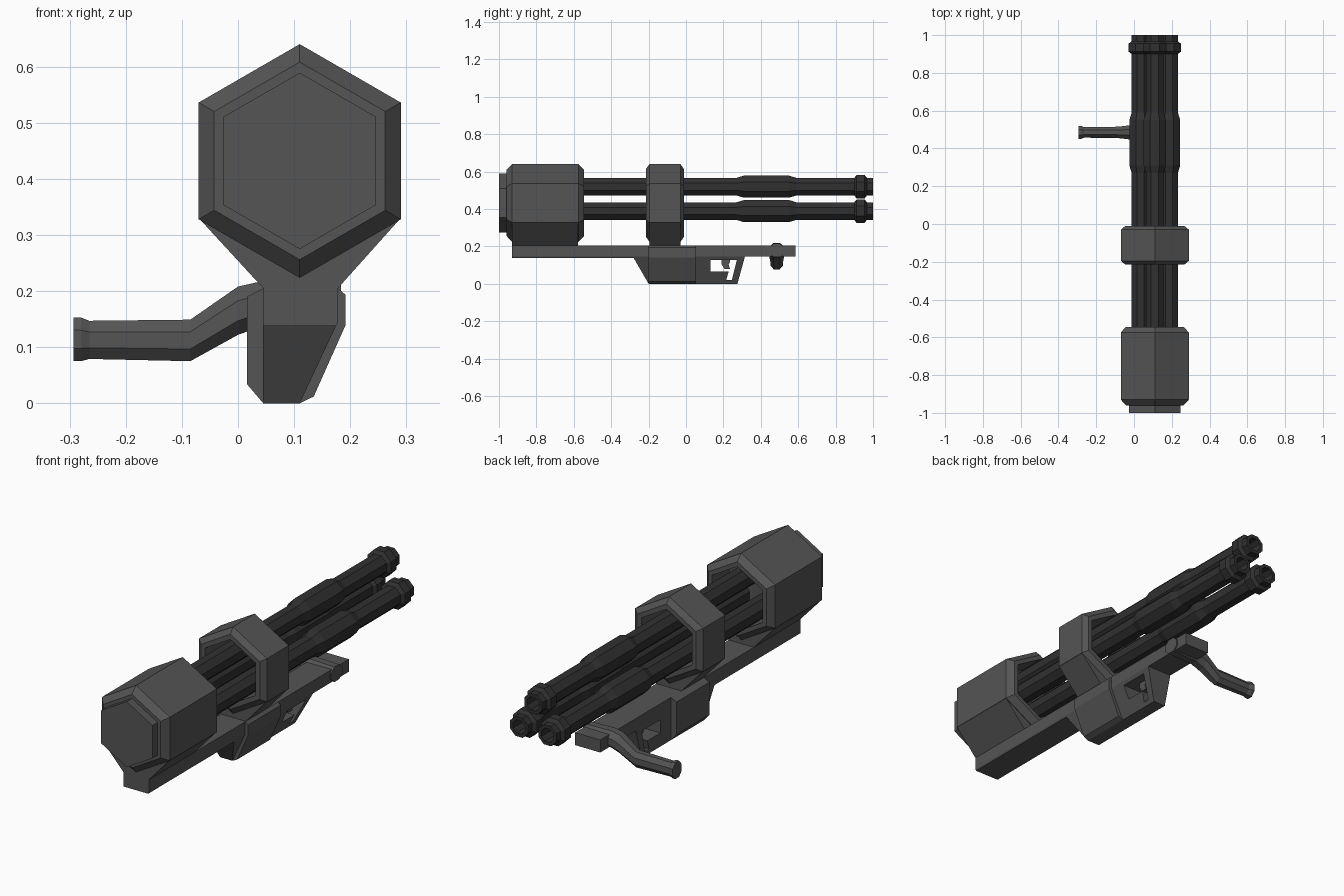
import bpy, bmesh, math
from mathutils import Vector

if "Cube" in bpy.data.objects:
    bpy.data.objects.remove(bpy.data.objects["Cube"])

CX, CZ = 0.11, 0.432  # axis of the barrel cluster


def finish(name, bm):
    bmesh.ops.recalc_face_normals(bm, faces=bm.faces)
    me = bpy.data.meshes.new(name)
    bm.to_mesh(me)
    bm.free()
    ob = bpy.data.objects.new(name, me)
    bpy.context.collection.objects.link(ob)
    mat = bpy.data.materials.get("metal_dark" if "barrel" in name else "metal_grey")
    me.materials.append(mat)
    return ob


def loft(name, rings, closed=False):
    """Bridge equal rings of points; cap the ends or join last to first."""
    bm = bmesh.new()
    vs = [[bm.verts.new(p) for p in ring] for ring in rings]
    n = len(vs[0])
    pairs = list(zip(vs, vs[1:])) + ([(vs[-1], vs[0])] if closed else [])
    for a, b in pairs:
        for i in range(n):
            j = (i + 1) % n
            bm.faces.new((a[i], a[j], b[j], b[i]))
    if not closed:
        bm.faces.new(vs[0])
        bm.faces.new(vs[-1])
    return finish(name, bm)


def turned(name, x, z, sides, phase, profile, closed=False):
    """Faceted lathe along y from (y, radius) pairs."""
    ang = [phase + 2 * math.pi * i / sides for i in range(sides)]
    return loft(name, [[(x + r * math.cos(a), y, z + r * math.sin(a)) for a in ang]
                       for y, r in profile], closed)


def prism_y(name, pts, y0, y1):
    return loft(name, [[(x, y, z) for x, z in pts] for y in (y0, y1)])


def prism_x(name, pts, x0, x1):
    return loft(name, [[(x, y, z) for y, z in pts] for x in (x0, x1)])


for mname, c in (("metal_grey", 0.09), ("metal_dark", 0.03)):
    bpy.data.materials.new(mname).diffuse_color = (c, c, c, 1)

# Hexagonal rear housing with end cap and open front
turned("rear_housing", CX, CZ, 6, math.pi / 2,
       [(-1, 0.157), (-0.96, 0.157), (-0.96, 0.176), (-0.93, 0.208), (-0.575, 0.208),
        (-0.545, 0.178), (-0.545, 0.155), (-0.68, 0.155)])

# Hexagonal barrel clamp ring
turned("clamp_ring", CX, CZ, 6, math.pi / 2,
       [(-0.215, 0.155), (-0.215, 0.18), (-0.195, 0.208), (-0.03, 0.208),
        (-0.01, 0.18), (-0.01, 0.155)], closed=True)

# Flared supports under both hexagons
flare = [(0.045, 0.195), (0.178, 0.195), (0.178, 0.205), (0.29, 0.33),
         (CX, 0.228), (-0.07, 0.33), (0.045, 0.205)]
prism_y("housing_support", flare, -0.93, -0.578)
prism_y("ring_support", flare, -0.195, -0.03)

# Three octagonal barrels with sleeve, muzzle collar and bore
barrel = [(-0.75, 0.051), (0.27, 0.051), (0.31, 0.064), (0.55, 0.064), (0.59, 0.051),
          (0.9, 0.051), (0.912, 0.068), (0.955, 0.068), (0.967, 0.051), (1, 0.051),
          (1, 0.034), (0.88, 0.034)]
for k in range(3):
    a = math.pi / 2 + k * math.tau / 3
    turned(f"barrel_{k + 1}", CX + 0.087 * math.cos(a), CZ + 0.087 * math.sin(a),
           8, math.pi / 8, barrel)

# Lower frame: long rail with deep centre
side = [(-0.93, 0.205), (-0.93, 0.138), (-0.28, 0.138), (-0.2, 0), (0.275, 0),
        (0.315, 0.145), (0.585, 0.145), (0.585, 0.205)]
frame = prism_x("lower_frame", side, 0.045, 0.178)

# Slant the right flank of the frame
bm = bmesh.new()
bm.from_mesh(frame.data)
cut = bmesh.ops.bisect_plane(bm, geom=bm.verts[:] + bm.edges[:] + bm.faces[:], dist=1e-5,
                             plane_co=Vector((0.178, 0, 0.145)),
                             plane_no=Vector((0.145, 0, -0.068)), clear_outer=True)
edges = [e for e in cut["geom_cut"] if isinstance(e, bmesh.types.BMEdge)]
bmesh.ops.holes_fill(bm, edges=[e for e in edges if e.is_boundary], sides=0)
bmesh.ops.recalc_face_normals(bm, faces=bm.faces)
bm.to_mesh(frame.data)
bm.free()

# Trigger opening through the frame
cutter = prism_x("trigger_opening_cutter",
                 [(0.13, 0.065), (0.13, 0.128), (0.272, 0.128), (0.245, 0.02),
                  (0.215, 0.02), (0.228, 0.065)], -0.1, 0.3)
cutter.hide_render = True
cutter.hide_viewport = True
mod = frame.modifiers.new("trigger_opening", "BOOLEAN")
mod.object = cutter
mod.operation = "DIFFERENCE"
mod.solver = "EXACT"

# Trigger
prism_x("trigger", [(0.19, 0.135), (0.19, 0.105), (0.205, 0.08), (0.235, 0.08),
                    (0.228, 0.105), (0.235, 0.115), (0.235, 0.135)], 0.085, 0.125)

# Wide receiver box around the frame
prism_y("receiver_box", [(0.016, 0.034), (0.045, 0), (0.11, 0), (0.135, 0.012), (0.192, 0.14),
                         (0.192, 0.193), (0.178, 0.205), (0.045, 0.205), (0.016, 0.19)],
        -0.2, 0.05)

# Cranked side handle: (x, centre z, half depth y, half height z)
path = [(0.184, 0.178, 0.042, 0.036), (0.045, 0.178, 0.042, 0.04), (0.0, 0.165, 0.04, 0.043),
        (-0.085, 0.112, 0.03, 0.037), (-0.265, 0.113, 0.028, 0.034),
        (-0.28, 0.114, 0.034, 0.039), (-0.293, 0.114, 0.034, 0.039)]
octa = [((math.cos(a) / math.cos(math.pi / 8)), (math.sin(a) / math.cos(math.pi / 8)))
        for a in [math.pi / 8 + i * math.pi / 4 for i in range(8)]]
loft("side_handle", [[(x, 0.485 + hy * c, z + hz * s) for c, s in octa]
                     for x, z, hy, hz in path])

for m in bpy.data.materials:
    if m.users and not m.is_grease_pencil:
        m.use_nodes = True
        m.node_tree.nodes["Principled BSDF"].inputs["Base Color"].default_value = m.diffuse_color
